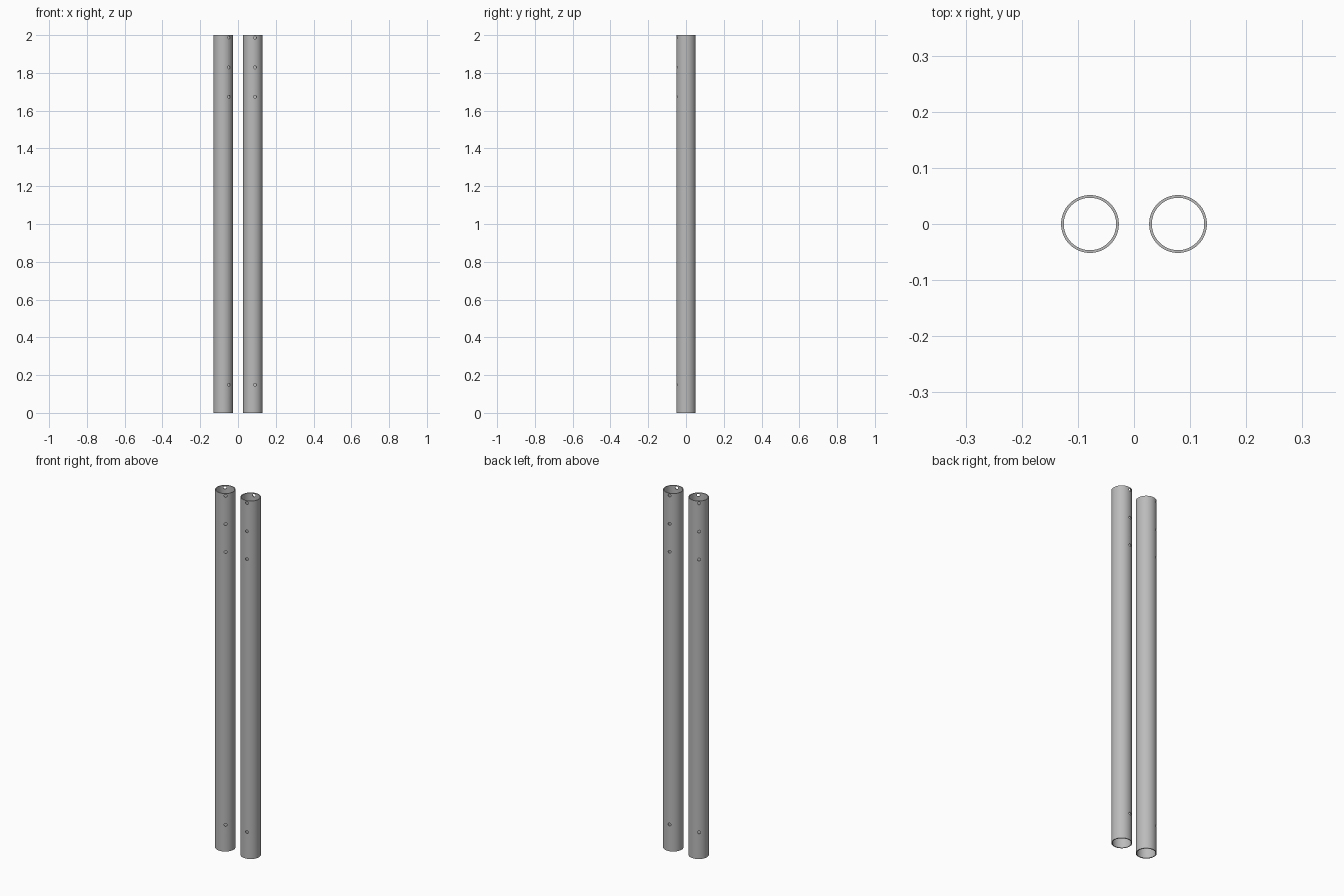
import bpy
import bmesh
import math
from mathutils import Matrix

default = bpy.data.objects.get("Cube")
if default:
    bpy.data.objects.remove(default, do_unlink=True)

LENGTH, OUTER, INNER = 2.0, 0.0515, 0.0467
SPACING = 0.0785
HOLE_RADIUS = 0.008
HOLE_HEIGHTS = (0.149, 1.673, 1.829, 1.987)
SIDES = 64

steel = bpy.data.materials.new("grey_steel")
steel.use_nodes = True
steel.diffuse_color = (0.5, 0.5, 0.5, 1)
steel.node_tree.nodes["Principled BSDF"].inputs["Base Color"].default_value = (0.5, 0.5, 0.5, 1)


def new_object(name, bm):
    bmesh.ops.recalc_face_normals(bm, faces=bm.faces)
    mesh = bpy.data.meshes.new(name)
    bm.to_mesh(mesh)
    bm.free()
    mesh.materials.append(steel)
    obj = bpy.data.objects.new(name, mesh)
    bpy.context.collection.objects.link(obj)
    return obj


def hollow_tube(name):
    # spin the wall's rectangular section around the vertical axis
    bm = bmesh.new()
    section = [(INNER, 0), (OUTER, 0), (OUTER, LENGTH), (INNER, LENGTH)]
    verts = [bm.verts.new((r, 0, z)) for r, z in section]
    edges = [bm.edges.new((verts[i], verts[(i + 1) % 4])) for i in range(4)]
    bmesh.ops.spin(bm, geom=verts + edges, cent=(0, 0, 0), axis=(0, 0, 1),
                   angle=math.tau, steps=SIDES, use_merge=True)
    bmesh.ops.remove_doubles(bm, verts=bm.verts, dist=1e-5)
    return new_object(name, bm)


def bolt_holes(name, angle):
    # pins right through the tube, turned about its axis
    bm = bmesh.new()
    for z in HOLE_HEIGHTS:
        place = (Matrix.Translation((0, 0, z)) @ Matrix.Rotation(angle, 4, "Z")
                 @ Matrix.Rotation(math.pi / 2, 4, "X"))
        bmesh.ops.create_cone(bm, cap_ends=True, segments=24, radius1=HOLE_RADIUS,
                              radius2=HOLE_RADIUS, depth=OUTER * 3, matrix=place)
    cutter = new_object(name, bm)
    cutter.hide_render = True
    return cutter


# the two drilled tubes, each with its own hole direction
for name, x, degrees in (("right_tube", -SPACING, 37), ("left_tube", SPACING, 13)):
    tube = hollow_tube(name)
    cutter = bolt_holes(name + "_hole_cutter", math.radians(degrees))
    tube.location.x = cutter.location.x = x
    drill = tube.modifiers.new("bolt_holes", "BOOLEAN")
    drill.operation = "DIFFERENCE"
    drill.solver = "EXACT"
    drill.object = cutter

    bpy.ops.object.select_all(action="DESELECT")
    tube.select_set(True)
    bpy.context.view_layer.objects.active = tube
    bpy.ops.object.modifier_apply(modifier=drill.name)
    bpy.data.objects.remove(cutter, do_unlink=True)
    bpy.ops.object.shade_smooth_by_angle(angle=math.radians(30))
